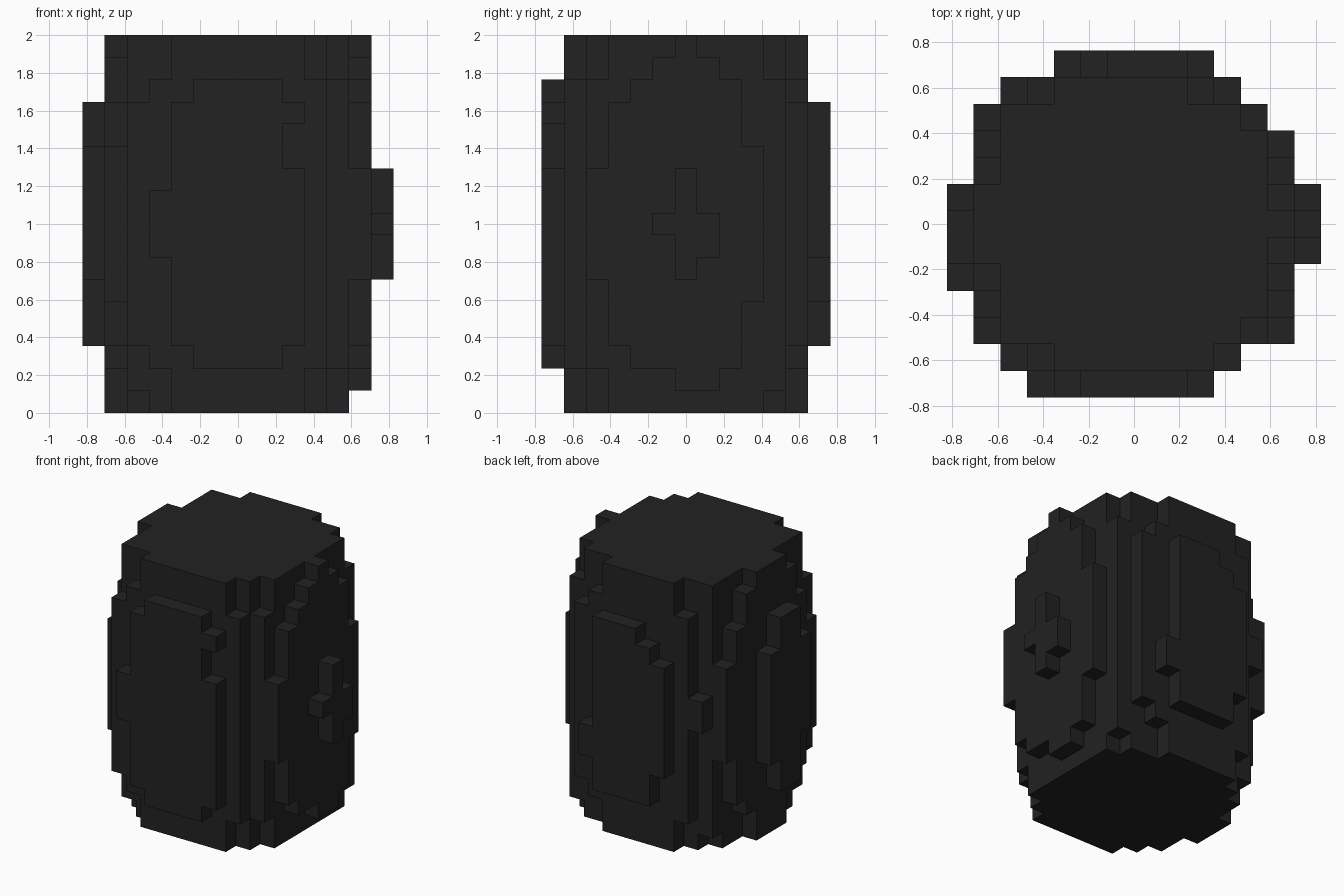
import bpy, bmesh
from mathutils import Vector

if "Cube" in bpy.data.objects:
    bpy.data.objects.remove(bpy.data.objects["Cube"], do_unlink=True)

HEIGHT = 17                   # blocks from floor to top
UNIT = 2 / HEIGHT             # edge of one block
CENTRE = Vector((7, 6.5, 0))  # grid point placed at the origin

charcoal = bpy.data.materials.new("charcoal")
charcoal.use_nodes = True
charcoal.diffuse_color = (0.016, 0.016, 0.016, 1)
charcoal.node_tree.nodes["Principled BSDF"].inputs["Base Color"].default_value = charcoal.diffuse_color


def stave_cells(start, insets, flipped=()):
    """Upright staves side by side, each shortened equally at both ends.
    Flipped cells are added where empty and cut where filled."""
    cells = {(start + n, level) for n, inset in enumerate(insets)
             for level in range(inset, HEIGHT - inset)}
    return cells ^ set(flipped)


def facing_y(row, *staves):
    return {(across, row, level) for across, level in stave_cells(*staves)}


def facing_x(column, *staves):
    return {(column, across, level) for across, level in stave_cells(*staves)}


def build(name, cells, solid):
    """Make a mesh of the cell faces that lie on the outside of the whole."""
    bm = bmesh.new()
    for cell in sorted(cells):
        for axis in range(3):
            for sign in (-1, 1):
                neighbour = list(cell)
                neighbour[axis] += sign
                if tuple(neighbour) in solid:
                    continue
                across, along = Vector(), Vector()
                across[(axis + 1) % 3] = along[(axis + 2) % 3] = 1
                start = Vector(cell)
                start[axis] += max(sign, 0)
                corners = [start, start + across, start + across + along, start + along][::sign]
                bm.faces.new([bm.verts.new((corner - CENTRE) * UNIT) for corner in corners])
    bmesh.ops.remove_doubles(bm, verts=bm.verts, dist=UNIT / 100)
    mesh = bpy.data.meshes.new(name)
    bm.to_mesh(mesh)
    bm.free()
    mesh.materials.append(charcoal)
    bpy.context.collection.objects.link(bpy.data.objects.new(name, mesh))


full = [0]  # a stave of full height
parts = {}

# Full-height core with its rounded corner rows
parts["barrel_core"] = set().union(*[facing_y(row, 2, full * 10) for row in range(3, 10)])
parts["front_corner_row"] = facing_y(2, 2, [1] + full * 8 + [2], [(2, 16)])
parts["back_corner_row"] = facing_y(10, 2, [1] + full * 8 + [2], [(2, 16), (11, 1)])

# Front bulge
parts["front_row"] = facing_y(1, 2, [3, 2] + full * 6 + [2])
parts["front_plate"] = facing_y(0, 3, [7, 3, 2, 2, 2, 2, 3], [(9, 11), (9, 12)])

# Back bulge
parts["back_row"] = facing_y(11, 2, [8, 2] + full * 5 + [2, 3], [(2, 9)])
parts["back_plate"] = facing_y(12, 4, [5, 3, 3, 3, 3], [(5, 13), (9, 5), (9, 6)])

# Bulge on the +x side with its small cross
parts["left_plate"] = facing_x(12, 2, [6, 3, 2, 2, 1, 1, 2, 5], [(5, 15), (6, 16)])
parts["left_cross"] = facing_x(13, 5, [8, 6, 7], [(7, 9)])

# Bulge on the -x side
parts["right_row"] = facing_x(1, 2, [5, 3, 2] + full * 3 + [2, 3, 6], [(4, 15), (8, 15), (10, 11)])
parts["right_plate"] = facing_x(0, 4, [6, 3, 3, 5], [(4, 11)])

whole = set().union(*parts.values())
for part_name, part_cells in parts.items():
    build(part_name, part_cells, whole)
